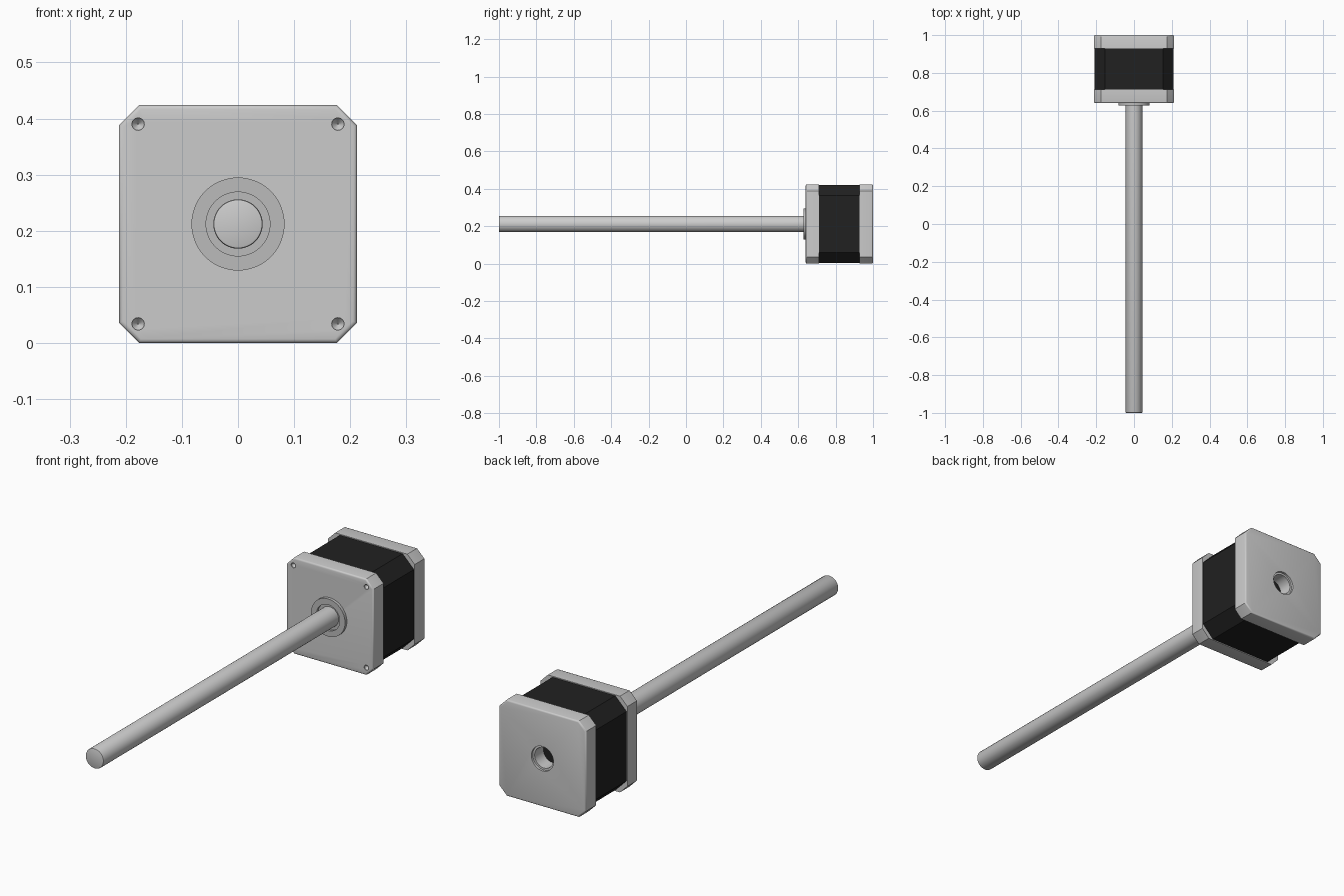
import bpy, bmesh, math

if "Cube" in bpy.data.objects:
    bpy.data.objects.remove(bpy.data.objects["Cube"])

CZ = 0.212          # height of the motor axis


def finish(bm, name, color=None):
    bmesh.ops.recalc_face_normals(bm, faces=bm.faces)
    me = bpy.data.meshes.new(name)
    bm.to_mesh(me)
    bm.free()
    ob = bpy.data.objects.new(name, me)
    bpy.context.collection.objects.link(ob)
    if color:
        mat = bpy.data.materials.new(name + "_colour")
        mat.diffuse_color = (*color, 1)
        mat.use_nodes = True
        mat.node_tree.nodes["Principled BSDF"].inputs["Base Color"].default_value = mat.diffuse_color
        me.materials.append(mat)
    return ob


def loft(name, loops, color=None):
    """Skin closed loops of points and cap both ends."""
    bm = bmesh.new()
    rings = [[bm.verts.new(p) for p in loop] for loop in loops]
    n = len(rings[0])
    for a, b in zip(rings, rings[1:]):
        for i in range(n):
            j = (i + 1) % n
            bm.faces.new((a[i], a[j], b[j], b[i]))
    bm.faces.new(rings[0])
    bm.faces.new(rings[-1])
    return finish(bm, name, color)


def octagon(y, h, c):
    k = h - c
    pts = [(h, -k), (h, k), (k, h), (-k, h), (-h, k), (-h, -k), (-k, -h), (k, -h)]
    return [(x, y, CZ + z) for x, z in pts]


def turned(name, profile, color=None, cx=0, cz=CZ, n=48):
    """Round part along y from (radius, y) pairs."""
    return loft(name, [[(cx + r * math.cos(2 * math.pi * i / n), y,
                         cz + r * math.sin(2 * math.pi * i / n)) for i in range(n)]
                       for r, y in profile], color)


def smooth(ob):
    bpy.ops.object.select_all(action='DESELECT')
    ob.select_set(True)
    bpy.context.view_layer.objects.active = ob
    bpy.ops.object.shade_smooth_by_angle(angle=math.radians(35))


def cut(ob, cutter):
    mod = ob.modifiers.new("cut", 'BOOLEAN')
    mod.operation = 'DIFFERENCE'
    mod.solver = 'EXACT'
    mod.object = cutter
    bpy.context.view_layer.objects.active = ob
    bpy.ops.object.modifier_apply(modifier=mod.name)
    bpy.data.objects.remove(cutter)


def end_cap(name, y_face, y_inner):
    """Chamfered square plate with a rounded outer rim."""
    s = 1 if y_inner > y_face else -1
    f = 0.007
    loops = []
    for a in (0, 30, 60, 90):
        t = math.radians(a)
        d = f * (1 - math.sin(t))
        loops.append(octagon(y_face + s * f * (1 - math.cos(t)), 0.212 - d, 0.036 - 0.586 * d))
    loops.append(octagon(y_inner, 0.212, 0.036))
    return loft(name, loops)


# Motor housing: two metal end caps around a darker core with deeper corner cuts
front_cap = end_cap("front_cap", 0.64, 0.711)
back_cap = end_cap("back_cap", 1.0, 0.928)
loft("motor_core", [octagon(0.711, 0.208, 0.055), octagon(0.928, 0.208, 0.055)],
     (0.015, 0.015, 0.015))

# Conical screw holes in the front cap corners
for sx in (-1, 1):
    for sz in (-1, 1):
        cut(front_cap, turned("hole_cutter", [(0.011, 0.62), (0.011, 0.644), (0.001, 0.656)],
                              cx=sx * 0.178, cz=CZ + sz * 0.178, n=24))

# Stepped rear bore
cut(back_cap, turned("bore_cutter", [(0.054, 1.02), (0.054, 0.99), (0.045, 0.99), (0.045, 0.91)]))

# Raised boss with a shallow recess round the shaft
boss = turned("front_boss", [(0.083, 0.645), (0.083, 0.627), (0.057, 0.627), (0.057, 0.638),
                             (0.03, 0.638)], (0.5, 0.5, 0.5))

# Long output shaft with eased tip
shaft = turned("shaft", [(0.040, -1.0), (0.0428, -0.9988), (0.044, -0.996), (0.044, 0.70)])

for ob in (front_cap, back_cap, boss, shaft):
    smooth(ob)
